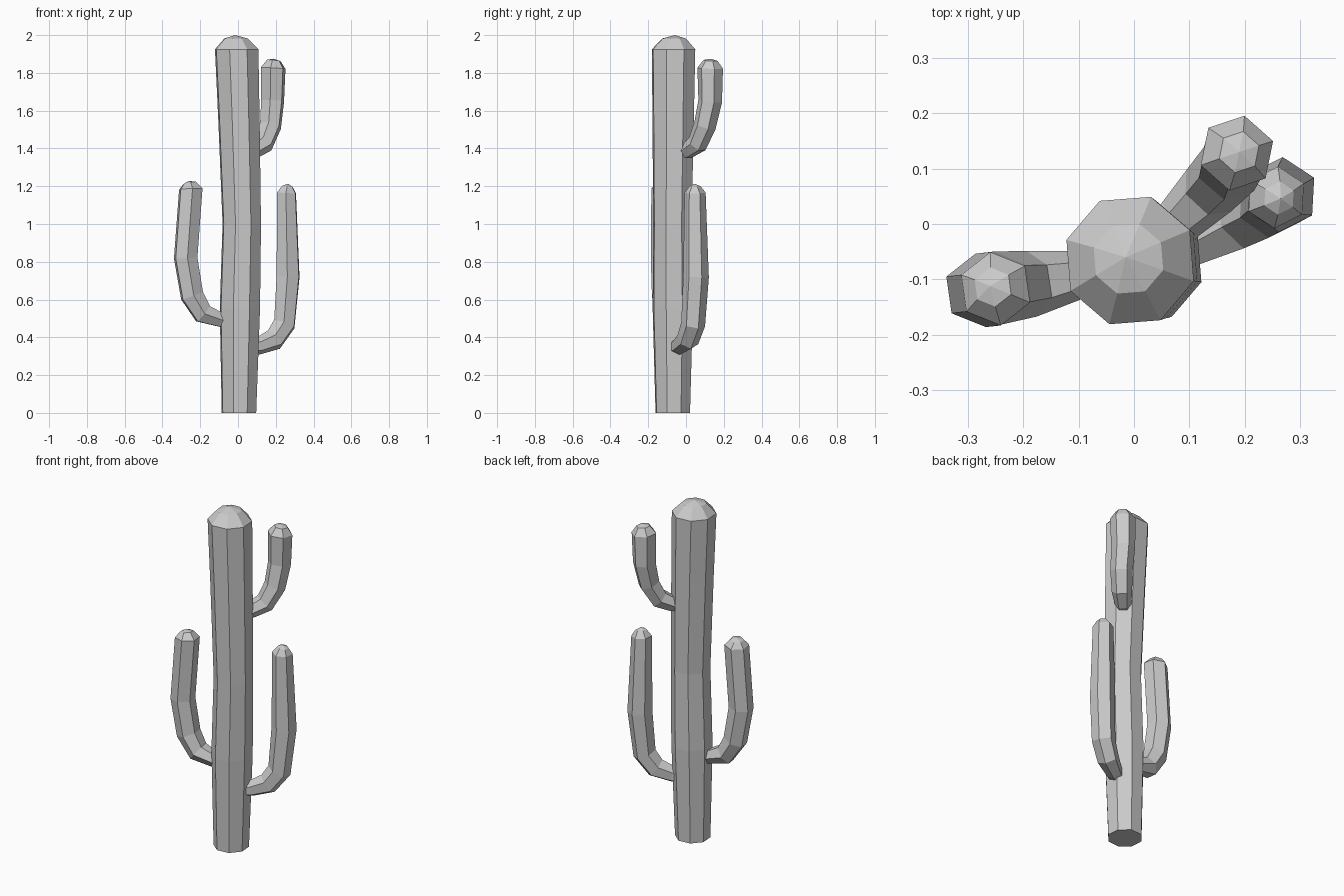
import bpy, bmesh, math
from mathutils import Vector

if "Cube" in bpy.data.objects:
    bpy.data.objects.remove(bpy.data.objects["Cube"])

UP = Vector((0, 0, 1))


def tube(name, stations, tip, sides, phase, side_axis, upright=False):
    """Faceted tube through (x, y, z, radius) stations, closed by a point at tip."""
    bm = bmesh.new()
    pts = [Vector(s[:3]) for s in stations]
    rings = []
    for i, p in enumerate(pts):
        t = Vector()
        if i > 0:
            t += (p - pts[i - 1]).normalized()
        if i < len(pts) - 1:
            t += (pts[i + 1] - p).normalized()
        t = UP if upright else t.normalized()
        a = (side_axis - t * side_axis.dot(t)).normalized()
        b = t.cross(a)
        ring = []
        for k in range(sides):
            ang = math.radians(phase) + math.tau * k / sides
            ring.append(bm.verts.new(p + stations[i][3] * (a * math.cos(ang) + b * math.sin(ang))))
        rings.append(ring)
    for lo, hi in zip(rings, rings[1:]):
        for k in range(sides):
            n = (k + 1) % sides
            bm.faces.new((lo[k], lo[n], hi[n], hi[k]))
    apex = bm.verts.new(tip)
    for k in range(sides):
        bm.faces.new((rings[-1][k], rings[-1][(k + 1) % sides], apex))
    bm.faces.new(rings[0][::-1])
    bmesh.ops.recalc_face_normals(bm, faces=bm.faces)
    mesh = bpy.data.meshes.new(name)
    bm.to_mesh(mesh)
    bm.free()
    obj = bpy.data.objects.new(name, mesh)
    bpy.context.collection.objects.link(obj)
    return obj


def arm(name, stations, tip, phase):
    # keep the rings square to the vertical plane the arm bends in
    d = Vector(stations[-1][:3]) - Vector(stations[0][:3])
    d.z = 0
    return tube(name, stations, tip, 6, phase, d.normalized().cross(UP))


# Trunk, slightly swaying, with a rounded cap
tube("trunk", [
    (0.005, -0.07, 0.0, 0.096),
    (0.01, -0.07, 0.55, 0.112),
    (0.02, -0.072, 1.0, 0.107),
    (0.005, -0.068, 1.55, 0.115),
    (-0.007, -0.066, 1.925, 0.121),
    (-0.01, -0.063, 1.982, 0.066),
], (-0.015, -0.06, 2.0), 8, 27, Vector((1, 0, 0)), upright=True)

# Lower left arm
arm("left_arm", [
    (-0.03, -0.082, 0.475, 0.038),
    (-0.09, -0.09, 0.492, 0.042),
    (-0.185, -0.108, 0.525, 0.06),
    (-0.243, -0.115, 0.62, 0.066),
    (-0.277, -0.12, 0.82, 0.067),
    (-0.25, -0.117, 1.185, 0.067),
    (-0.255, -0.114, 1.218, 0.036),
], (-0.26, -0.112, 1.228), 0)

# Lower right arm
arm("right_arm", [
    (0.05, -0.06, 0.345, 0.042),
    (0.11, -0.033, 0.355, 0.046),
    (0.19, 0.01, 0.388, 0.06),
    (0.245, 0.038, 0.47, 0.064),
    (0.265, 0.053, 0.72, 0.068),
    (0.257, 0.048, 1.165, 0.056),
    (0.262, 0.047, 1.2, 0.03),
], (0.265, 0.046, 1.213), 30)

# Upper rear arm
arm("upper_arm", [
    (0.04, -0.04, 1.38, 0.04),
    (0.085, 0.01, 1.39, 0.045),
    (0.135, 0.06, 1.425, 0.055),
    (0.172, 0.1, 1.52, 0.06),
    (0.183, 0.128, 1.65, 0.064),
    (0.186, 0.128, 1.825, 0.069),
    (0.19, 0.13, 1.866, 0.038),
], (0.19, 0.13, 1.875), 0)
